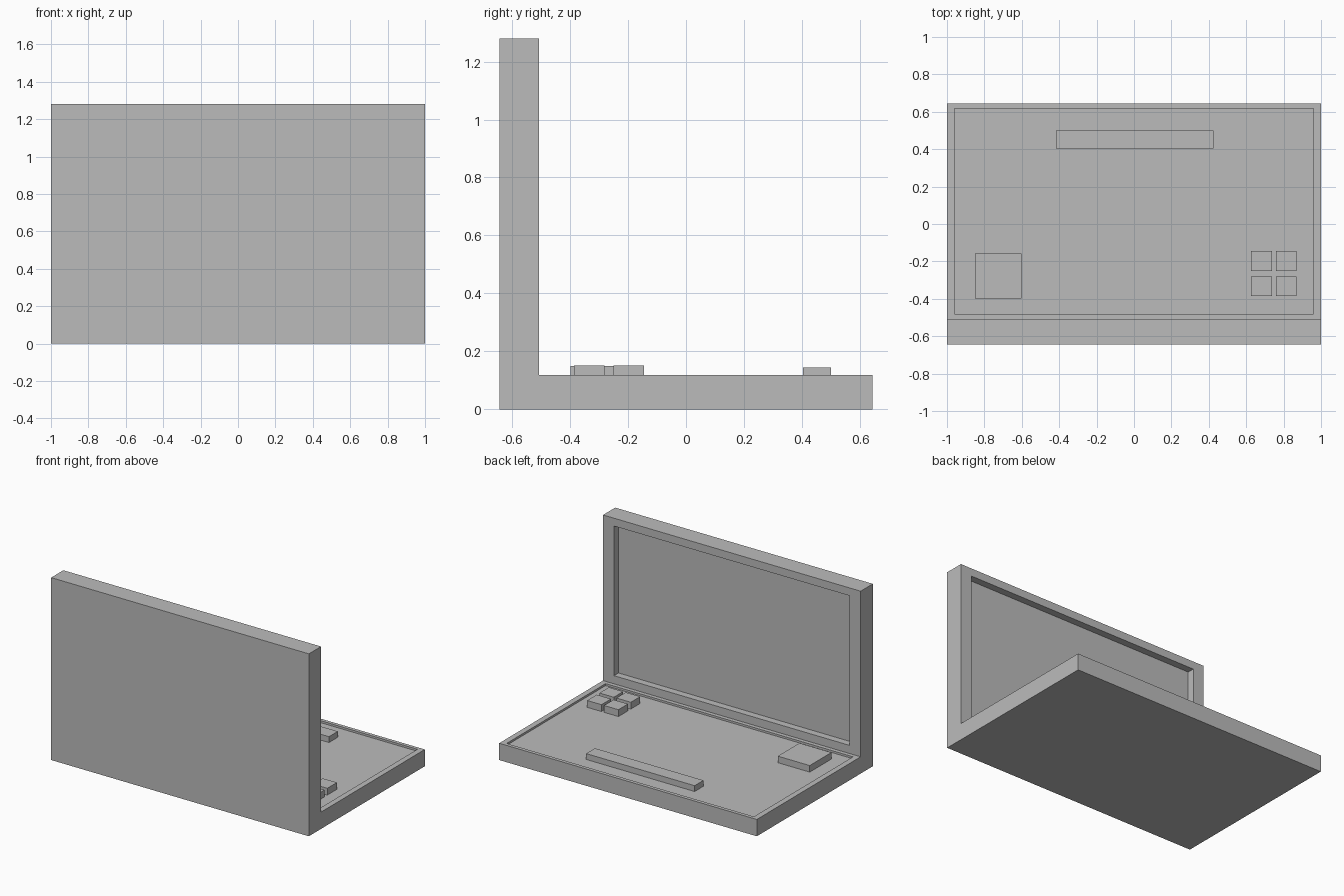
import bpy
import bmesh
from mathutils import Vector

cube = bpy.data.objects.get("Cube")
if cube:
    bpy.data.objects.remove(cube, do_unlink=True)

# Single flat grey for the whole model
grey = bpy.data.materials.new("plain_grey")
grey.use_nodes = True
colour = (0.5, 0.5, 0.5, 1)
grey.diffuse_color = colour
grey.node_tree.nodes["Principled BSDF"].inputs["Base Color"].default_value = colour


def add_object(name, bm):
    bmesh.ops.recalc_face_normals(bm, faces=bm.faces)
    mesh = bpy.data.meshes.new(name)
    bm.to_mesh(mesh)
    bm.free()
    mesh.materials.append(grey)
    obj = bpy.data.objects.new(name, mesh)
    bpy.context.scene.collection.objects.link(obj)
    return obj


def box(name, xs, ys, zs):
    bm = bmesh.new()
    bmesh.ops.create_cube(bm, size=1)
    low, high = (Vector(c) for c in zip(xs, ys, zs))
    for v in bm.verts:
        v.co = (low + high) / 2 + v.co * (high - low)
    return add_object(name, bm)


def cut(target, cutter):
    mod = target.modifiers.new("recess", 'BOOLEAN')
    mod.operation = 'DIFFERENCE'
    mod.solver = 'EXACT'
    mod.object = cutter
    bpy.context.view_layer.objects.active = target
    bpy.ops.object.modifier_apply(modifier=mod.name)
    bpy.data.objects.remove(cutter, do_unlink=True)


# Body: L-shaped side profile extruded across the width
BACK, FRONT, HINGE = -0.643, 0.643, -0.508
DECK, TOP = 0.118, 1.28
FLOOR = DECK - 0.014
profile = [(BACK, 0), (FRONT, 0), (FRONT, DECK), (HINGE, DECK), (HINGE, TOP), (BACK, TOP)]
bm = bmesh.new()
side = bm.faces.new([bm.verts.new((-1, y, z)) for y, z in profile])
extruded = bmesh.ops.extrude_face_region(bm, geom=[side])["geom"]
bmesh.ops.translate(bm, vec=(2, 0, 0),
                    verts=[g for g in extruded if isinstance(g, bmesh.types.BMVert)])
body = add_object("body", bm)

# Shallow deck recess and deeper screen recess
cut(body, box("deck_cutter", (-0.96, 0.96), (-0.48, 0.618), (FLOOR, 0.16)))
cut(body, box("screen_cutter", (-0.915, 0.915), (HINGE - 0.05, HINGE + 0.1), (0.175, 1.225)))

# Raised parts on the deck
box("long_bar", (-0.418, 0.424), (0.403, 0.501), (FLOOR, 0.145))
box("square_pad", (-0.85, -0.602), (-0.398, -0.158), (FLOOR, 0.15))

# Cluster of four buttons
for row, ys in (("upper", (-0.386, -0.282)), ("lower", (-0.251, -0.145))):
    for column, xs in (("right", (0.626, 0.738)), ("left", (0.758, 0.869))):
        box(f"{row}_{column}_button", xs, ys, (FLOOR, 0.152))
